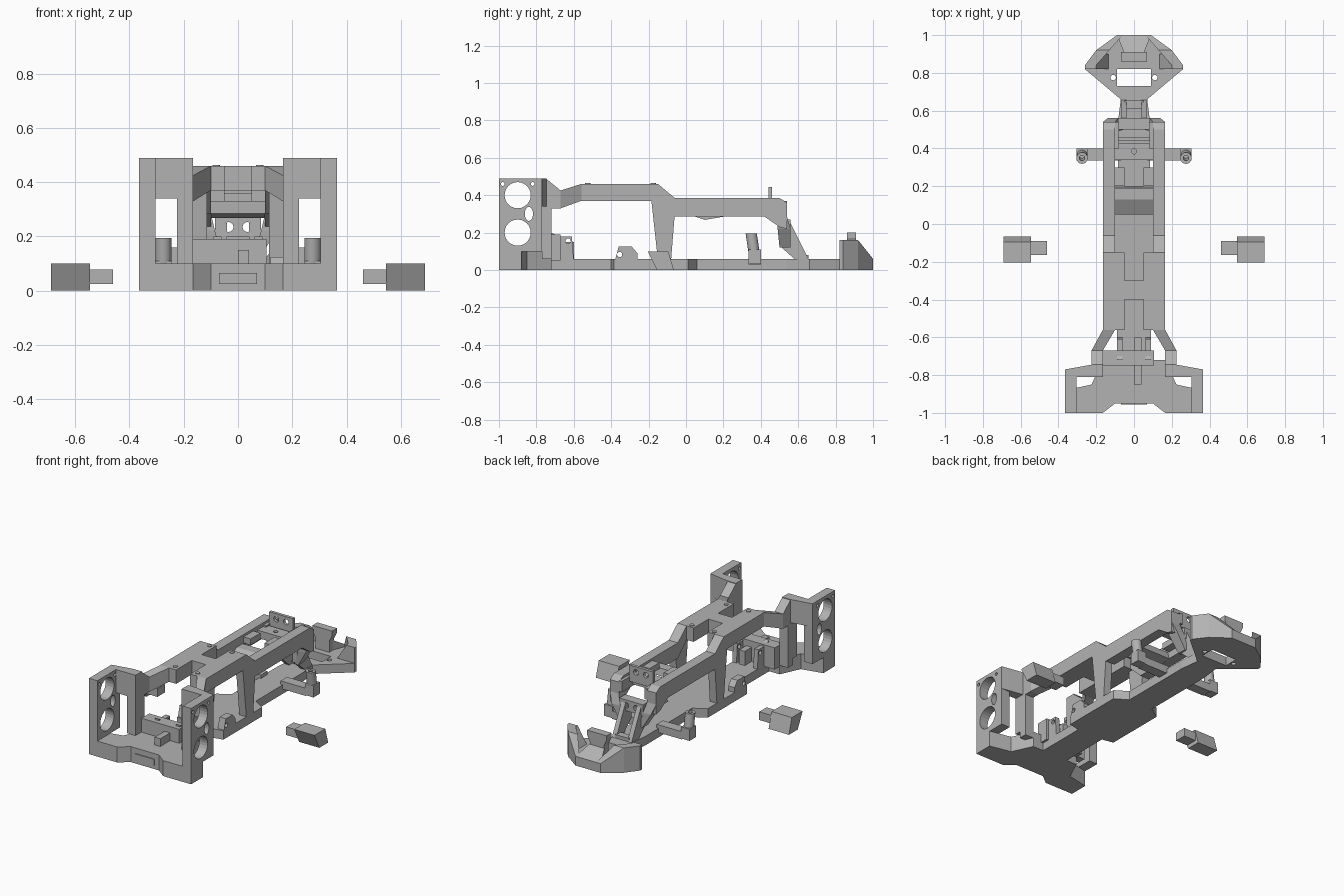
import bpy, bmesh, math

cube = bpy.data.objects.get("Cube")
if cube:
    bpy.data.objects.remove(cube)

shade = .45
grey = bpy.data.materials.new("plain grey")
grey.use_nodes = True
grey.diffuse_color = (shade, shade, shade, 1)
grey.node_tree.nodes["Principled BSDF"].inputs["Base Color"].default_value = grey.diffuse_color

# Shared measurements of the frame
front, tail = -1, 1
bumper_side, bumper_top = .365, .1
lamp_inner, lamp_back, lamp_top = .305, -.77, .49
pillar_out, pillar_back = .225, -.72
rail_out, rail_in, deck_in = .165, .1, .05
high_base, high_top = .37, .46
low_base, low_top = .285, .385
flare_back, step_front, step_back = -.56, -.15, -.06
gate_front, gate_back = .5, .54
floor_top, neck_half, sunk = .058, .07, .05
bolt = .014


def finish(name, mesh, mirror):
    mesh.materials.clear()
    mesh.materials.append(grey)
    bm = bmesh.new()
    bm.from_mesh(mesh)
    bmesh.ops.remove_doubles(bm, verts=bm.verts, dist=.0001)
    bmesh.ops.recalc_face_normals(bm, faces=bm.faces)
    for face in bm.faces:
        face.smooth = False
        face.material_index = 0
    bm.to_mesh(mesh)
    bm.free()
    ob = bpy.data.objects.new(name, mesh)
    bpy.context.collection.objects.link(ob)
    if mirror:
        ob.modifiers.new("mirror", "MIRROR")
    return ob


def circle(u, v, radius, stretch=1):
    turns = [math.tau * step / 24 for step in range(24)]
    return [(u + radius * math.cos(t), v + stretch * radius * math.sin(t)) for t in turns]


def rect(u, v):
    return [(u[0], v[0]), (u[1], v[0]), (u[1], v[1]), (u[0], v[1])]


def both_sides(half):
    return half + [(-x, y) for x, y in reversed(half)]


def prism(name, axis, span, outline, holes=(), mirror=False):
    """Extrude an outline with holes over a span of one axis."""
    curve = bpy.data.curves.new(name, "CURVE")
    curve.dimensions = "2D"
    curve.fill_mode = "BOTH"
    curve.extrude = (span[1] - span[0]) / 2
    middle = sum(span) / 2
    for loop in [outline, *holes]:
        spline = curve.splines.new("POLY")
        spline.points.add(len(loop) - 1)
        for point, (u, v) in zip(spline.points, loop):
            point.co = (u, v, 0, 1)
        spline.use_cyclic_u = True
    helper = bpy.data.objects.new("helper", curve)
    bpy.context.collection.objects.link(helper)
    graph = bpy.context.evaluated_depsgraph_get()
    mesh = bpy.data.meshes.new_from_object(helper.evaluated_get(graph))
    bpy.data.objects.remove(helper)
    for vert in mesh.vertices:
        u, v, w = vert.co
        w += middle
        vert.co = {"x": (w, u, v), "y": (u, w, v), "z": (u, v, w)}[axis]
    return finish(name, mesh, mirror)


def box(name, x, y, z, mirror=False):
    return prism(name, "z", z, rect(x, y), mirror=mirror)


def loft(name, axis, *sections, mirror=True):
    """Join rectangles (position, x range, other range) placed along y or z."""
    bm = bmesh.new()
    rings = []
    for place, across, other in sections:
        corners = rect(across, other)
        rings.append([bm.verts.new((u, place, v) if axis == "y" else (u, v, place)) for u, v in corners])
    for ring, following in zip(rings, rings[1:]):
        for i in range(4):
            bm.faces.new((ring[i - 1], ring[i], following[i], following[i - 1]))
    bm.faces.new(rings[0])
    bm.faces.new(rings[-1])
    mesh = bpy.data.meshes.new(name)
    bm.to_mesh(mesh)
    bm.free()
    return finish(name, mesh, mirror)


# Front bumper with recessed centre
prism("front_bumper", "z", (0, bumper_top), both_sides([
    (.1, -.95), (rail_out, front), (bumper_side, front), (bumper_side, -.88),
    (pillar_out, -.85), (rail_out, pillar_back)]))
box("bumper_plate", (-neck_half, neck_half), (-.956, -.94), (.025, .065))

# Lamp plates, headers and pillars
lamp_holes = [circle(-.9, height, neck_half) for height in (.2, .4)]
lamp_holes.append(circle(-.84, .3, .022, stretch=1.7))
lamp_holes += [circle(y, high_top, .01) for y in (-.98, -.82)]
prism("lamp_plate", "x", (lamp_inner, bumper_side), rect((front, lamp_back), (bumper_top, lamp_top)),
      lamp_holes, mirror=True)
box("lamp_header", (rail_out, lamp_inner), (-.81, lamp_back), (.34, lamp_top), True)
prism("header_back", "z", (.34, lamp_top), [
    (rail_out, lamp_back), (bumper_side, lamp_back), (pillar_out, -.745), (rail_out, -.745)], mirror=True)
box("lamp_pillar", (rail_out, pillar_out), (-.81, lamp_back), (bumper_top, .34), True)
box("front_pillar", (rail_out, pillar_out), (lamp_back, pillar_back), (floor_top, high_base), True)

# Floor and tail plate
prism("floor", "z", (0, floor_top), both_sides([
    (.09, pillar_back), (.09, -.4), (rail_out, -.385), (rail_out, .01),
    (.085, .06), (.085, gate_back), (neck_half, .66)]))
prism("tail_plate", "z", (0, floor_top), both_sides([
    (neck_half, .66), (.26, .82), (.26, .84), (.2, .92), (.09, tail)]),
    [rect((-.09, .09), (.73, .82)), circle(.11, .775, bolt), circle(-.11, .775, bolt)])

# Front tray
box("tray_wall", (-rail_out, .105), (-.75, -.67), (sunk, .19))
prism("tray_bracket", "x", (.06, .09), [
    (pillar_back, sunk), (-.6, sunk), (-.61, .18), (-.68, .18), (pillar_back, .2)],
    [circle(-.63, .155, bolt)], mirror=True)
box("tray_rib", (0, .04), (-.85, -.6), (sunk, .15))

# Rails: flared front, wide deck, step down, and drop at the gate
high, low, slim = (high_base, high_top), (low_base, low_top), (rail_in, rail_out)
wide, flared = (deck_in, rail_out), (rail_out, pillar_out)
loft("front_rail", "y", (-.75, flared, (.33, lamp_top)), (-.67, flared, (.33, .425)),
     (flare_back, slim, high))
loft("deck_rail", "y", (flare_back, wide, high), (step_front, wide, high))
loft("rear_rail", "y", (step_front, slim, high), (step_back, slim, low), (.42, slim, low),
     (gate_front, slim, (.23, low_top)), (gate_back, slim, (.22, .36)))
box("deck_bridge", (-deck_in, deck_in), (-.4, -.3), high)
box("rail_tab", (deck_in, rail_in), (.2, .3), (.33, high_base), True)
box("rear_rail_tab", (.08, rail_in), (.4, gate_back), (.3, high_base), True)
for y in (-.525, -.175):
    prism("deck_stud", "z", (high_base, high_top + .004), circle(.08, y, bolt), mirror=True)
prism("arched_crossbar", "x", (-rail_in, rail_in), [
    (sunk, low_base), (.1, .268), (.2, low_base), (.19, .33), (.13, .33)])
prism("rear_crossbar", "z", (.31, .36), rect((-rail_in, rail_in), (.34, .43)), [circle(0, low_top, bolt)])

# Middle struts and side ears
prism("middle_strut", "x", (.115, rail_out), [
    (-.185, high_base), (step_front, sunk), (-.08, sunk), (step_back, .3), (-.1, low_top)], mirror=True)
prism("floor_ear", "x", (.12, rail_out), [
    (-.38, sunk), (-.26, sunk), (-.26, .09), (-.29, .125), (-.36, .125)],
    [circle(-.355, .083, bolt)], mirror=True)

# Rear mounts, legs and sloping neck
for name, y, z in (("top_mount", (.44, high_top), (.34, .445)), ("lower_mount", (gate_front, -flare_back), (.2, .27))):
    height = z[1] - .035
    prism(name, "y", y, rect((-.085, .085), z), [circle(x, height, .018) for x in (-.035, .035)])
loft("rear_leg", "z", (.12, (.055, .08), (gate_front, .56)), (.22, (.085, .14), (.49, .56)),
     (low_base, slim, (.49, gate_back)))
prism("neck_side", "x", (.04, neck_half), [
    (gate_front, .13), (gate_front, .25), (.56, .25), (.66, sunk), (.59, sunk)], mirror=True)
box("neck_foot", (-sunk, sunk), (.61, .655), (sunk, .08))

# Shock arms and leaning posts
arm_depth, post_x, post_radius = (.335, .4), .275, .03
box("shock_arm", (neck_half, .25), arm_depth, (.03, .08), True)
box("shock_foot", (post_x - post_radius, post_x + post_radius), arm_depth, (.035, .11), True)
post = prism("shock_post", "z", (bumper_top, .195), circle(post_x, 0, post_radius),
             [circle(post_x, 0, bolt)], mirror=True)
for vert in post.data.vertices:
    vert.co.y += .378 - vert.co.z * .15

# Tail wings, centre post and lip
wing_height, wing_tip, post_depth = (sunk, .16), (.2, .26), (.86, .91)
loft("tail_wing", "y", (.82, wing_tip, wing_height), (.84, wing_tip, wing_height),
     (.92, (.13, .2), wing_height), (tail, (.06, .09), (sunk, .06)))
prism("wing_ramp", "y", (.82, .9), [(.13, sunk), (.2, sunk), (.2, .16)], mirror=True)
stem, cap = (-sunk, sunk), (-neck_half, neck_half)
loft("tail_post", "z", (sunk, stem, post_depth), (.13, stem, post_depth),
     (.17, cap, post_depth), (.2, cap, post_depth), mirror=False)
loft("tail_lip", "y", (.9, stem, (sunk, .12)), (tail, (-.09, .09), (sunk, .06)), mirror=False)

# Separate side blocks
prism("side_block", "x", (.545, .69), [(-.205, .1), (-.155, 0), (-.065, 0), (-.095, .1)], mirror=True)
box("side_block_stub", (.46, .55), (-.165, -.09), (.025, .078), True)
